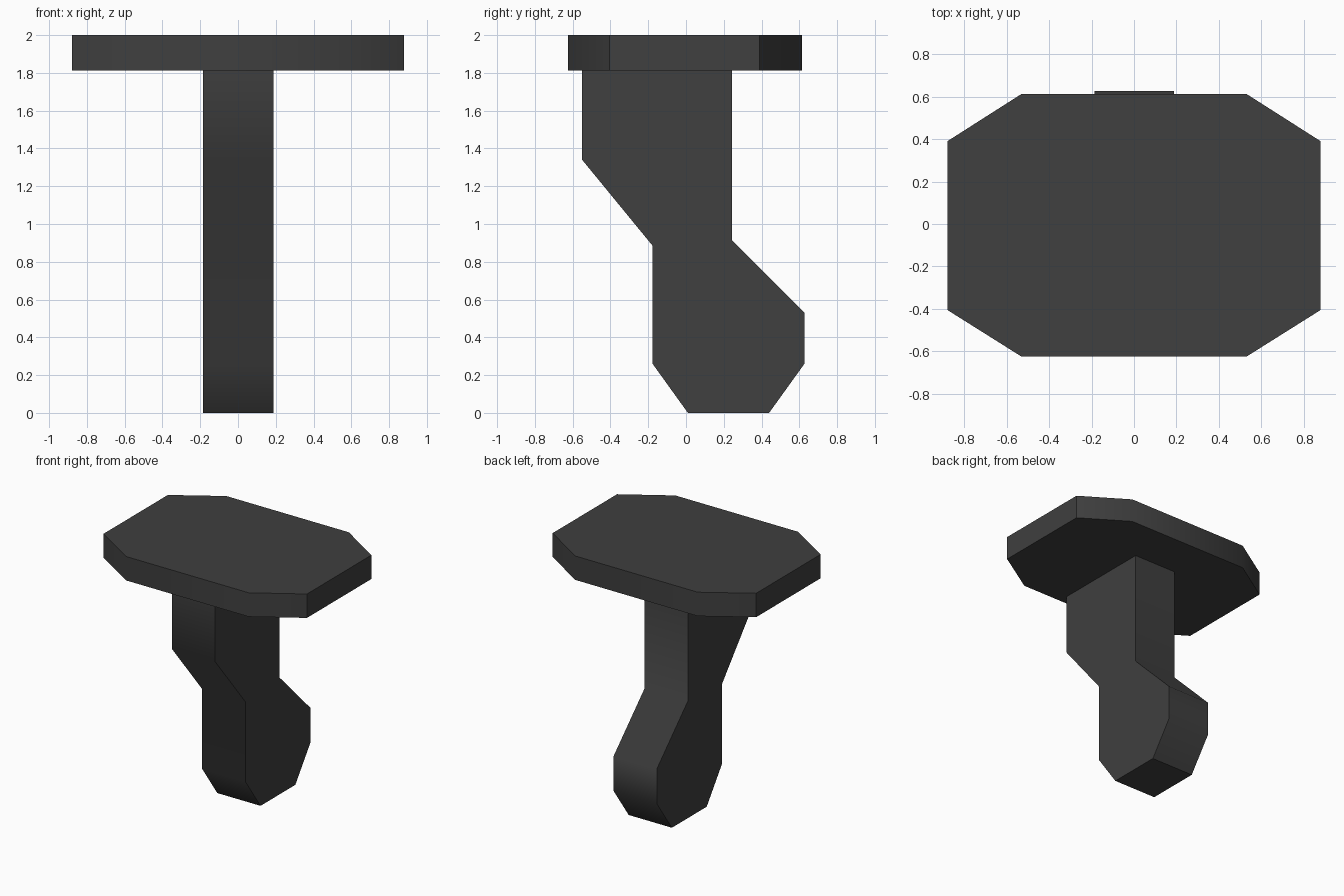
import bpy, bmesh, math
from mathutils import Vector

cube = bpy.data.objects.get("Cube")
if cube:
    bpy.data.objects.remove(cube, do_unlink=True)

# Single dark material
charcoal = bpy.data.materials.new("charcoal")
charcoal.use_nodes = True
colour = (0.05, 0.05, 0.05, 1)
charcoal.diffuse_color = colour
charcoal.node_tree.nodes["Principled BSDF"].inputs["Base Color"].default_value = colour


def extrude_outline(name, points, offset):
    """Fill an outline and extrude it along an offset into a solid."""
    bm = bmesh.new()
    face = bm.faces.new([bm.verts.new(p) for p in points])
    result = bmesh.ops.extrude_face_region(bm, geom=[face], use_keep_orig=True)
    moved = [g for g in result["geom"] if isinstance(g, bmesh.types.BMVert)]
    bmesh.ops.translate(bm, verts=moved, vec=Vector(offset))
    bmesh.ops.recalc_face_normals(bm, faces=bm.faces)
    mesh = bpy.data.meshes.new(name)
    bm.to_mesh(mesh)
    bm.free()
    mesh.materials.append(charcoal)
    obj = bpy.data.objects.new(name, mesh)
    bpy.context.collection.objects.link(obj)
    # Gentle bends are smooth, hard corners stay crisp
    bpy.ops.object.select_all(action="DESELECT")
    obj.select_set(True)
    bpy.context.view_layer.objects.active = obj
    bpy.ops.object.shade_smooth_by_angle(angle=math.radians(50))
    return obj


# Top plate: rectangle with clipped corners, mirrored across x
half = [(0.53, -0.625), (0.88, -0.405), (0.88, 0.39), (0.53, 0.613)]
outline = half + [(-x, y) for x, y in reversed(half)]
extrude_outline("top_plate", [(x, y, 1.813) for x, y in outline], (0, 0, 0.187))

# Stem: cranked side profile given as (y, z), extruded across the width
profile = [(-0.55, 1.813), (-0.55, 1.34), (-0.177, 0.885), (-0.177, 0.26),
           (0.01, 0), (0.44, 0), (0.627, 0.26), (0.627, 0.53),
           (0.243, 0.915), (0.243, 1.813)]
extrude_outline("cranked_stem", [(-0.186, y, z) for y, z in profile], (0.374, 0, 0))
